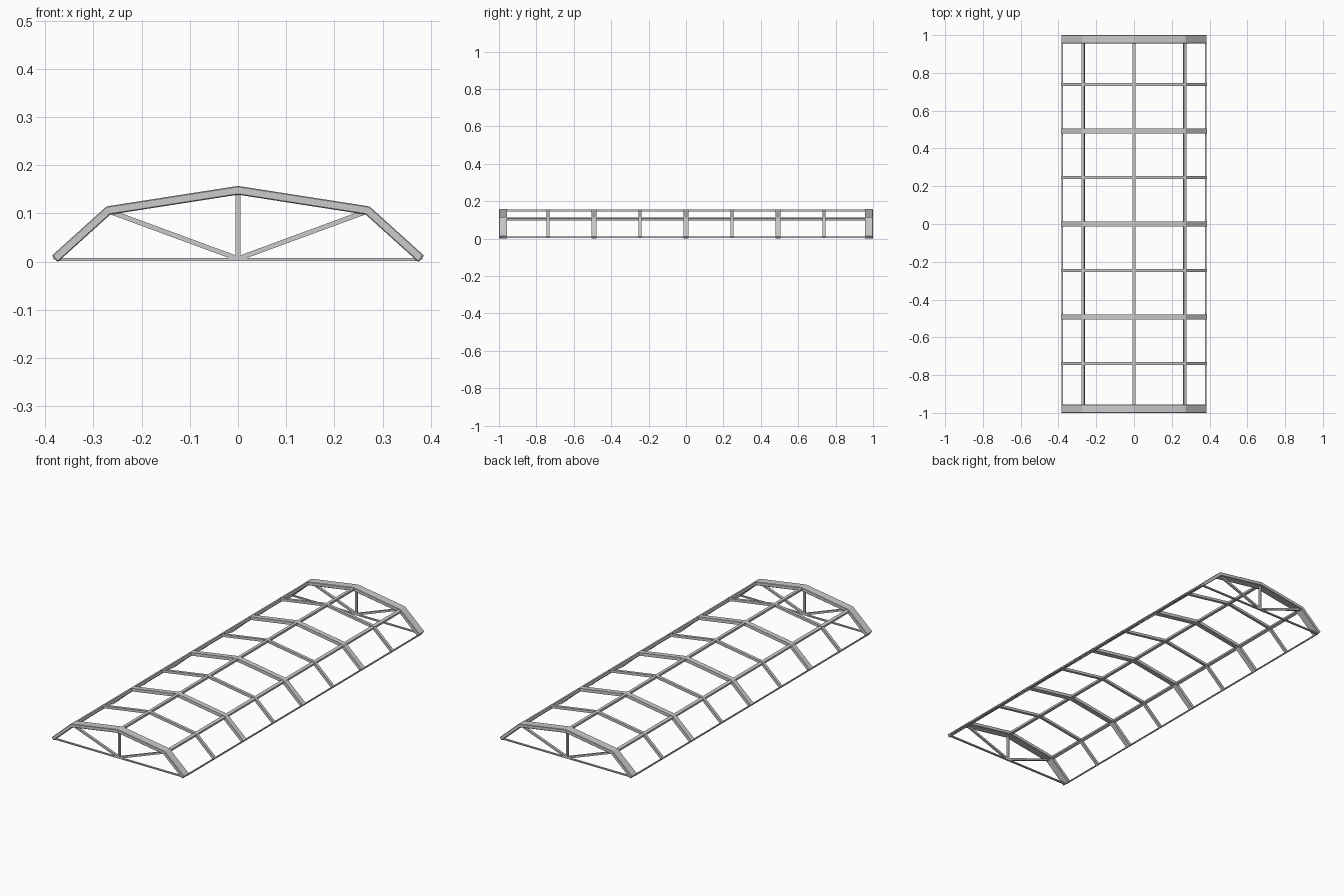
import bpy, bmesh
from mathutils import Vector

if "Cube" in bpy.data.objects:
    bpy.data.objects.remove(bpy.data.objects["Cube"])

# Outer roof profile (x, z): foot, knee, ridge, knee, foot
PROFILE = [Vector(p) for p in ((-0.386, 0.0125), (-0.273, 0.1145), (0, 0.157),
                               (0.273, 0.1145), (0.386, 0.0125))]


def inset(d):
    """Profile moved inwards by d, with mitred corners."""
    normals = []
    for a, b in zip(PROFILE, PROFILE[1:]):
        t = (b - a).normalized()
        normals.append(Vector((t.y, -t.x)))
    out = []
    for i, p in enumerate(PROFILE):
        n1, n2 = normals[max(i - 1, 0)], normals[min(i, len(normals) - 1)]
        out.append(p + (n1 + n2) * d / (1 + n1.dot(n2)))
    return out


def prism(name, points, y, depth, bevel=0):
    """Extrude an x-z outline along y."""
    bm = bmesh.new()
    face = bm.faces.new([bm.verts.new((p[0], y - depth / 2, p[1])) for p in points])
    ext = bmesh.ops.extrude_face_region(bm, geom=[face])
    verts = [v for v in ext["geom"] if isinstance(v, bmesh.types.BMVert)]
    bmesh.ops.translate(bm, verts=verts, vec=(0, depth, 0))
    bmesh.ops.recalc_face_normals(bm, faces=bm.faces)
    mesh = bpy.data.meshes.new(name)
    bm.to_mesh(mesh)
    bm.free()
    obj = bpy.data.objects.new(name, mesh)
    bpy.context.collection.objects.link(obj)
    if bevel:
        mod = obj.modifiers.new("bevel", "BEVEL")
        mod.width, mod.segments = bevel, 1
    return obj


def rib(name, y, depth, top, bottom, bevel=0):
    prism(name, inset(top) + inset(bottom)[::-1], y, depth, bevel)


def bar(name, a, b, width, y, depth):
    """Straight bar between two x-z points."""
    a, b = Vector(a), Vector(b)
    t = (b - a).normalized()
    n = Vector((-t.y, t.x)) * width / 2
    prism(name, [a + n, b + n, b - n, a - n], y, depth)


# Wide end arches with truss bracing
for side, s in (("front", -1), ("back", 1)):
    y = s * 0.986
    rib(side + "_end_arch", s * 0.978, 0.044, 0, 0.018, 0.002)
    bar(side + "_tie_beam", (-0.378, 0.004), (0.378, 0.004), 0.006, y, 0.01)
    bar(side + "_king_post", (0, 0.002), (0, 0.142), 0.01, y, 0.012)
    for m, label in ((-1, "left"), (1, "right")):
        bar(f"{side}_{label}_brace", (0, 0.006), (m * 0.264, 0.103), 0.01, y, 0.012)

# Main and light arches alternating along the length
for i in range(-3, 4):
    main = i % 2 == 0
    rib("main_arch" if main else "light_arch", i * 0.246,
        0.027 if main else 0.015, 0.001, 0.017 if main else 0.014)

# Lengthwise members: ridge, knee purlins and foot rails
bar("ridge_beam", (-0.008, 0.149), (0.008, 0.149), 0.011, 0, 1.96)
for m, label in ((-1, "left"), (1, "right")):
    bar(label + "_knee_purlin", (m * 0.2625, 0.107), (m * 0.277, 0.1025), 0.013, 0, 1.96)
    bar(label + "_foot_rail", (m * 0.377, 0.007), (m * 0.383, 0.007), 0.006, 0, 1.96)
